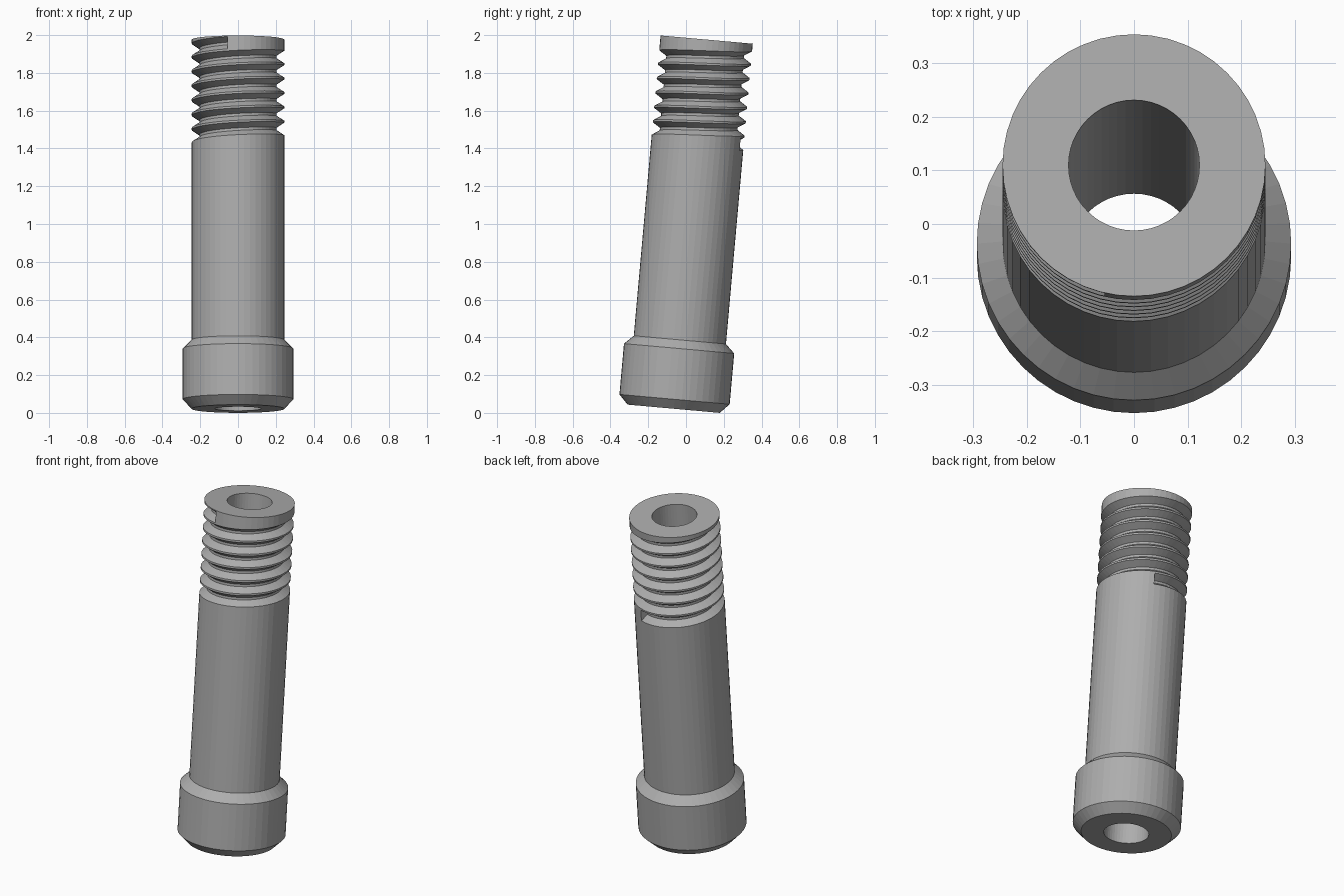
import bpy, bmesh
from math import radians, cos, sin, pi
from mathutils import Matrix

if "Cube" in bpy.data.objects:
    bpy.data.objects.remove(bpy.data.objects["Cube"])

SEGMENTS = 48
PITCH = 0.0765
TILT = radians(-5.1)

metal = bpy.data.materials.new("grey metal")
metal.use_nodes = True
grey = (0.42, 0.42, 0.42, 1)
metal.diffuse_color = grey
metal.node_tree.nodes["Principled BSDF"].inputs["Base Color"].default_value = grey


def sweep(name, profile, angles, rise=0.0, closed=True):
    """Sweep a closed (radius, height) profile about z, climbing by rise per turn."""
    bm = bmesh.new()
    rings = []
    for a in angles:
        lift = rise * (a - angles[0]) / (2 * pi)
        rings.append([bm.verts.new((r * cos(a), r * sin(a), h + lift)) for r, h in profile])
    pairs = list(zip(rings, rings[1:]))
    if closed:
        pairs.append((rings[-1], rings[0]))
    else:
        bm.faces.new(rings[0])
        bm.faces.new(rings[-1][::-1])
    n = len(profile)
    for one, two in pairs:
        for i in range(n):
            j = (i + 1) % n
            bm.faces.new((one[i], two[i], two[j], one[j]))
    bmesh.ops.recalc_face_normals(bm, faces=bm.faces)
    mesh = bpy.data.meshes.new(name)
    bm.to_mesh(mesh)
    bm.free()
    mesh.materials.append(metal)
    obj = bpy.data.objects.new(name, mesh)
    bpy.context.collection.objects.link(obj)
    return obj


# Hollow sleeve with a chamfered collar at the foot
sleeve_profile = [(0.122, 0), (0.245, 0), (0.293, 0.05), (0.293, 0.32),
                  (0.245, 0.366), (0.245, 1.962), (0.122, 1.962)]
step = 2 * pi / SEGMENTS
sleeve = sweep("threaded_sleeve", sleeve_profile, [i * step for i in range(SEGMENTS)])

# Helical groove cutter: flat root, sloping flanks, straight outside the sleeve
start, end = radians(67), radians(257 + 6 * 360)
count = 6 * SEGMENTS + SEGMENTS // 2
groove_profile = [(0.205, 0.026), (0.245, 0), (0.275, 0),
                  (0.275, 0.066), (0.245, 0.066), (0.205, 0.04)]
groove_profile = [(r, h + 1.392) for r, h in groove_profile]
cutter = sweep("thread_cutter", groove_profile,
               [start + (end - start) * i / count for i in range(count + 1)],
               rise=PITCH, closed=False)
cutter.hide_render = True

# Cut the thread, then discard the cutter
cut = sleeve.modifiers.new("thread", 'BOOLEAN')
cut.operation = 'DIFFERENCE'
cut.solver = 'EXACT'
cut.object = cutter
bpy.context.view_layer.objects.active = sleeve
sleeve.select_set(True)
bpy.ops.object.modifier_apply(modifier=cut.name)
bpy.data.objects.remove(cutter)

# Lean the sleeve backwards
sleeve.matrix_world = Matrix.Translation((0, -0.065, 0.022)) @ Matrix.Rotation(TILT, 4, 'X')
